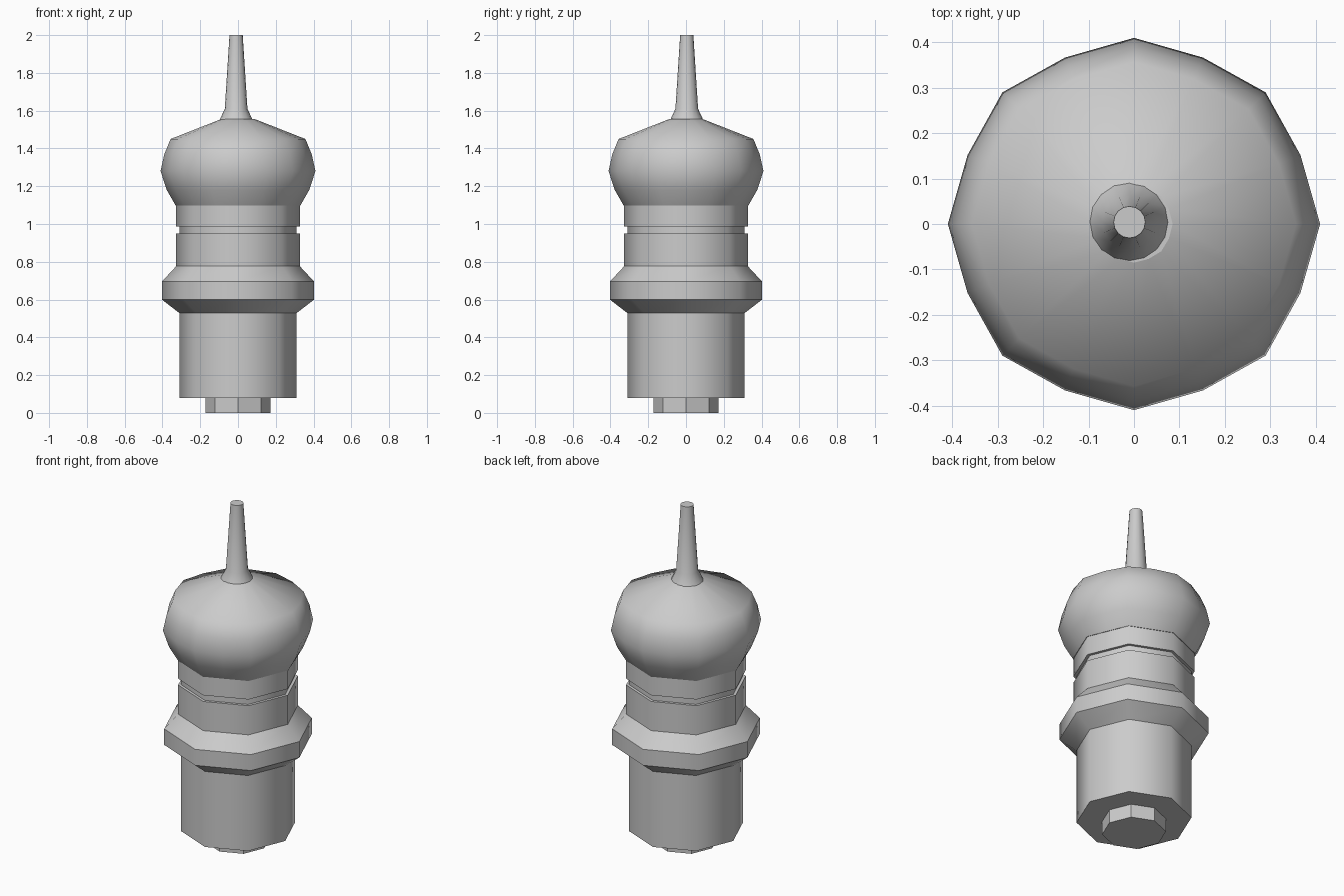
import bpy, bmesh, math

if "Cube" in bpy.data.objects:
    bpy.data.objects.remove(bpy.data.objects["Cube"])


def lathe(name, profile, sides, sharp_rings=True, smooth=True, centre=(0, 0)):
    """Spin (radius, z, mid) rings; mid scales the odd vertices of a ring."""
    bm = bmesh.new()
    rings = []
    for r, z, *mid in profile:
        m = mid[0] if mid else 1.0
        ring = []
        for i in range(sides):
            a = 2 * math.pi * i / sides
            k = r * (m if i % 2 else 1.0)
            ring.append(bm.verts.new((centre[0] + k * math.cos(a),
                                      centre[1] + k * math.sin(a), z)))
        rings.append(ring)
    for low, high in zip(rings, rings[1:]):
        for i in range(sides):
            j = (i + 1) % sides
            f = bm.faces.new((low[i], low[j], high[j], high[i]))
            f.smooth = smooth
    bm.faces.new(rings[0][::-1])
    bm.faces.new(rings[-1])
    # keep the steps between turned sections crisp
    for n, ring in enumerate(rings):
        if sharp_rings or n in (0, len(rings) - 1):
            for i in range(sides):
                e = bm.edges.get((ring[i], ring[(i + 1) % sides]))
                e.smooth = False
    bmesh.ops.recalc_face_normals(bm, faces=bm.faces)
    mesh = bpy.data.meshes.new(name)
    bm.to_mesh(mesh)
    bm.free()
    ob = bpy.data.objects.new(name, mesh)
    bpy.context.collection.objects.link(ob)
    return ob


# small octagonal foot under the body
lathe("foot", [(0.172, 0), (0.172, 0.085)], 8, smooth=False)

# eight-sided body with flange, neck and groove
lathe("body", [(0.31, 0.08), (0.31, 0.528), (0.403, 0.60), (0.403, 0.695),
               (0.327, 0.777), (0.327, 0.95), (0.31, 0.95), (0.31, 0.987),
               (0.327, 0.987), (0.327, 1.10)], 8)

# rounded bulb, growing from the octagonal neck into a fuller round
lathe("bulb", [(0.33, 1.098, 0.925), (0.377, 1.18, 0.95), (0.41, 1.28, 0.968),
               (0.39, 1.37, 0.968), (0.357, 1.45, 0.968),
               (0.085, 1.557, 0.98)], 16, sharp_rings=False)

# flared collar and tapering spike, slightly off centre
lathe("spike", [(0.088, 1.55), (0.06, 1.61), (0.035, 2.0)], 16,
      sharp_rings=False, centre=(-0.01, 0.004))
